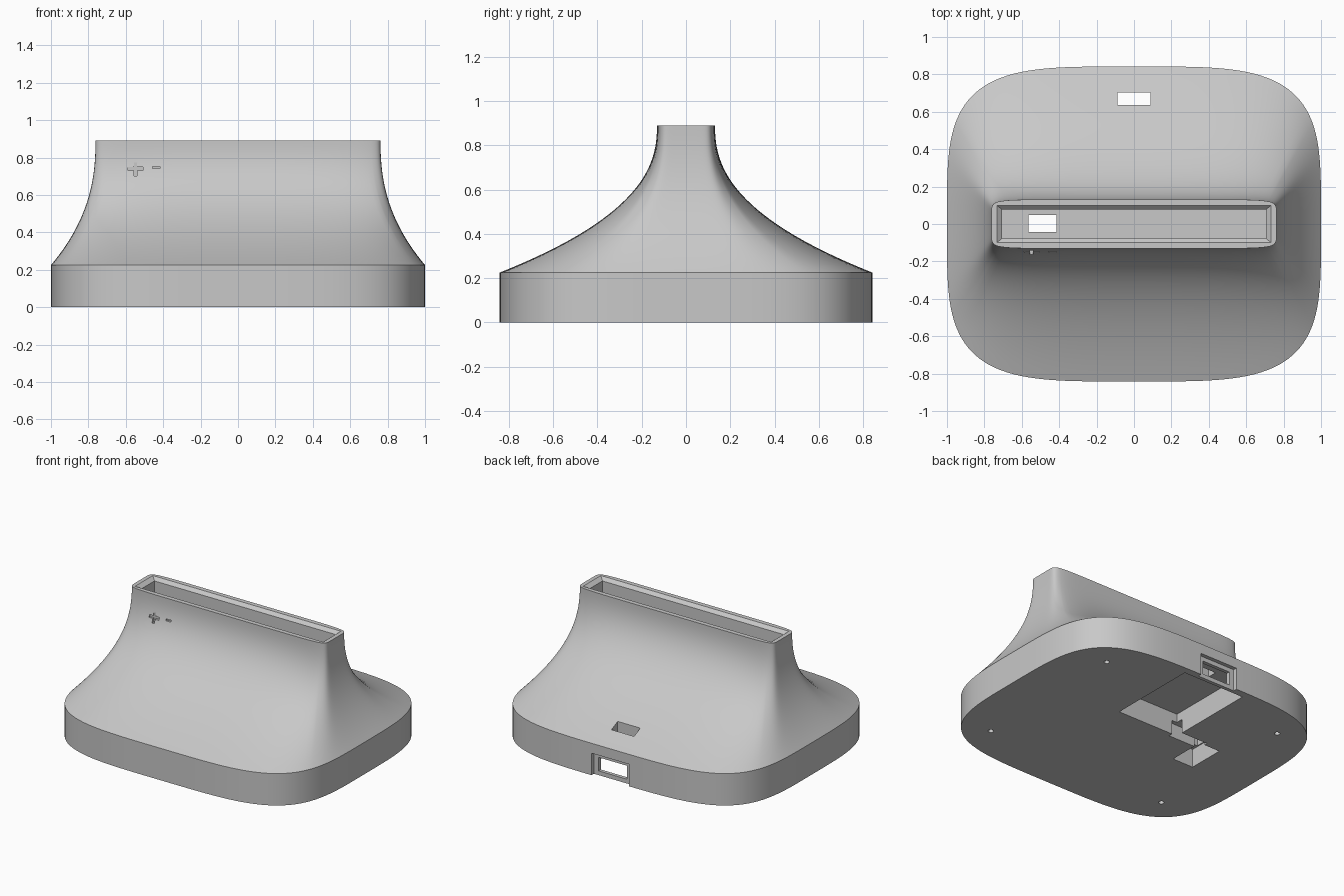
import bpy
import bmesh
from math import sin, cos, pi, radians
from mathutils import Vector

old = bpy.data.objects.get("Cube")
if old:
    bpy.data.objects.remove(old, do_unlink=True)

BASE_H, TOP_H = 0.225, 0.89

grey = bpy.data.materials.new("light_grey_plastic")
grey.use_nodes = True
colour = (0.58, 0.58, 0.58, 1)
grey.diffuse_color = colour
grey.node_tree.nodes["Principled BSDF"].inputs["Base Color"].default_value = colour


def loft(name, rings):
    """Closed solid skinned through rings of equal length, bottom to top."""
    bm = bmesh.new()
    loops = [[bm.verts.new(p) for p in ring] for ring in rings]
    n = len(loops[0])
    for low, high in zip(loops, loops[1:]):
        for i in range(n):
            j = (i + 1) % n
            bm.faces.new((low[i], low[j], high[j], high[i]))
    bm.faces.new(loops[0][::-1])
    bm.faces.new(loops[-1])
    bmesh.ops.recalc_face_normals(bm, faces=bm.faces)
    mesh = bpy.data.meshes.new(name)
    bm.to_mesh(mesh)
    bm.free()
    mesh.materials.append(grey)
    obj = bpy.data.objects.new(name, mesh)
    bpy.context.collection.objects.link(obj)
    return obj


def rect(x0, x1, y0, y1, z):
    return [(x0, y0, z), (x1, y0, z), (x1, y1, z), (x0, y1, z)]


def box(name, x0, x1, y0, y1, z0, z1):
    return loft(name, [rect(x0, x1, y0, y1, z) for z in (z0, z1)])


def arc(a, b, power, start, end, count, fine=600):
    """Part of a superellipse, divided evenly along its length."""
    pts = []
    for i in range(fine + 1):
        t = radians(start + (end - start) * i / fine)
        pts.append(Vector((a * max(cos(t), 0) ** (2 / power),
                           b * max(sin(t), 0) ** (2 / power))))
    run = [0]
    for p, q in zip(pts, pts[1:]):
        run.append(run[-1] + (q - p).length)
    out, k = [], 0
    for i in range(count + 1):
        goal = run[-1] * i / count
        while k < fine - 1 and run[k + 1] < goal:
            k += 1
        f = (goal - run[k]) / (run[k + 1] - run[k])
        out.append(pts[k].lerp(pts[k + 1], min(f, 1)))
    return out


def outline(a, b, power, corner):
    """Closed superellipse whose ridge point sits at the corner angle."""
    quarter = arc(a, b, power, 0, corner, 18)[:-1] + arc(a, b, power, corner, 90, 26)
    left = [Vector((-p.x, p.y)) for p in quarter[::-1]]
    half = quarter + left[1:]
    return half + [-p for p in half[1:-1]]


# Body: upright plinth, then a concave sweep up to the narrow rim
base = outline(1, 0.842, 4, 27)
rim = outline(0.762, 0.131, 10, 45)
rings = [[(p.x, p.y, 0) for p in base]]
STEPS = 28
for s in range(STEPS + 1):
    u = s / STEPS
    flare = (1 - u) ** 2.35
    z = BASE_H + (TOP_H - BASE_H) * u
    rings.append([(*q.lerp(p, flare), z) for p, q in zip(base, rim)])
body = loft("dock_body", rings)

# Slot in the top, with a chamfered mouth
slot_levels = ((0.5, 0.705, 0.077), (0.868, 0.705, 0.077),
               (TOP_H, 0.733, 0.099), (0.95, 0.733, 0.099))
cutters = [loft("slot_cutter", [rect(-a, a, -b, b, z) for z, a, b in slot_levels])]

# Underside pockets, cable channel, rear port and rear window
cutters += [
    box("board_pocket_cutter", -0.24, 0.24, 0.14, 0.79, -0.1, 0.16),
    box("channel_cutter", -0.45, -0.2, 0.11, 0.19, -0.1, 0.1),
    box("plug_pocket_cutter", -0.572, -0.41, -0.1, 0.165, -0.1, 0.13),
    box("plug_hole_cutter", -0.565, -0.415, -0.044, 0.047, 0.1, 0.6),
    box("port_recess_cutter", -0.147, 0.147, 0.815, 0.95, -0.1, 0.155),
    box("port_opening_cutter", -0.11, 0.11, 0.75, 0.9, 0.03, 0.125),
    box("window_cutter", -0.088, 0.088, 0.635, 0.704, 0.12, 0.6),
]

# Plus and minus marks engraved in the front
cutters += [
    box("plus_bar_cutter", -0.588, -0.508, -0.3, -0.138, 0.73, 0.748),
    box("plus_stem_cutter", -0.557, -0.539, -0.3, -0.138, 0.702, 0.772),
    box("minus_cutter", -0.457, -0.416, -0.3, -0.138, 0.741, 0.753),
]

# Screw holes at the four corners of the underside
for sx in (-1, 1):
    for sy in (-1, 1):
        hole = [[(sx * 0.71 + 0.018 * cos(pi * i / 8),
                  sy * 0.575 + 0.018 * sin(pi * i / 8), z) for i in range(16)]
                for z in (-0.05, 0.12)]
        cutters.append(loft("screw_hole_cutter", hole))

# Cut everything out of the body, then drop the cutters
bpy.ops.object.select_all(action="DESELECT")
bpy.context.view_layer.objects.active = body
body.select_set(True)
for cutter in cutters:
    cutter.hide_render = True
    mod = body.modifiers.new(cutter.name, "BOOLEAN")
    mod.operation = "DIFFERENCE"
    mod.solver = "EXACT"
    mod.object = cutter
    bpy.ops.object.modifier_apply(modifier=mod.name)
    bpy.data.objects.remove(cutter, do_unlink=True)

bpy.ops.object.shade_smooth_by_angle(angle=radians(32))
